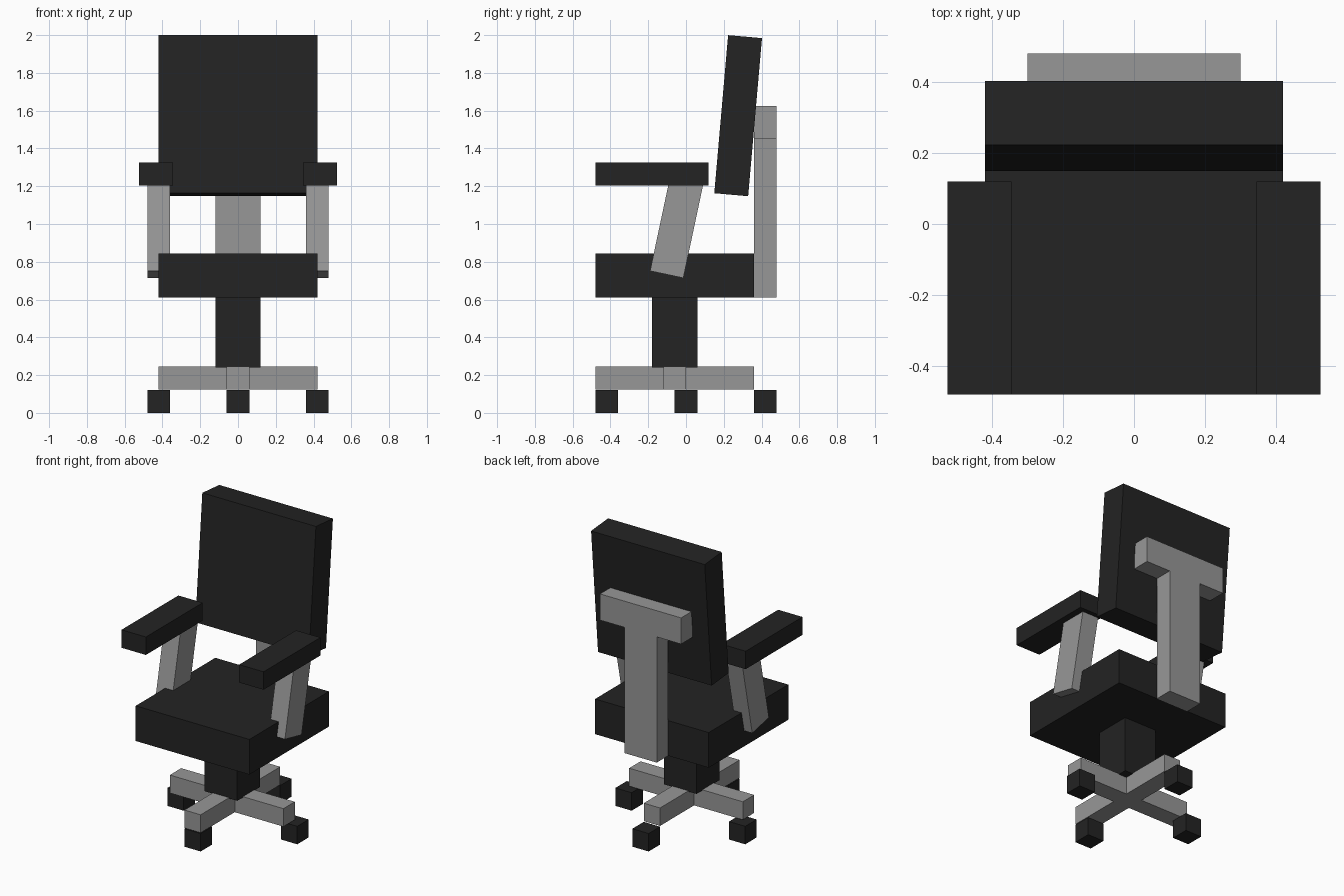
import bpy
from math import radians

default_cube = bpy.data.objects.get("Cube")
if default_cube:
    bpy.data.objects.remove(default_cube, do_unlink=True)


def make_material(name, color):
    mat = bpy.data.materials.new(name)
    mat.use_nodes = True
    mat.diffuse_color = color
    mat.node_tree.nodes["Principled BSDF"].inputs["Base Color"].default_value = color
    return mat


black = make_material("soft black", (0.017, 0.017, 0.017, 1))
grey = make_material("mid grey", (0.31, 0.31, 0.31, 1))


def box(name, center, size, mat, lean=0):
    """Flat-sided block; lean tips its top backward by that many degrees."""
    bpy.ops.mesh.primitive_cube_add(size=1, location=center)
    obj = bpy.context.object
    obj.name = name
    obj.data.name = name
    obj.scale = size
    bpy.ops.object.transform_apply(location=False, rotation=False, scale=True)
    obj.rotation_euler.x = radians(-lean)
    obj.data.materials.append(mat)
    return obj


SEAT_Y = -0.06   # centre line of the seat, column and base
BAR = 0.12       # thickness of bars and wheels
SPAN = 0.84      # width of seat, backrest and base

# Seat and column
box("seat", (0, SEAT_Y, 0.7275), (SPAN, SPAN, 0.235), black)
box("column", (0, SEAT_Y, 0.425), (0.24, 0.24, 0.37), black)

# Backrest with its T-shaped support
box("backrest", (0, 0.276, 1.5735), (SPAN, 0.18, SPAN), black, lean=5)
box("back_post", (0, 0.42, 1.03), (0.24, BAR, 0.84), grey)
box("back_crossbar", (0, 0.42, 1.5375), (0.6, BAR, 0.175), grey)

# Cross-shaped base: one long bar and a leg on each side
box("base_long_bar", (0, SEAT_Y, 0.185), (BAR, SPAN, BAR), grey)

# Parts repeated on both sides
for side, s in (("left", 1), ("right", -1)):
    box(f"base_leg_{side}", (s * 0.24, SEAT_Y, 0.185), (0.36, BAR, BAR), grey)
    box(f"armrest_{side}", (s * 0.435, -0.18, 1.265), (0.18, 0.6, BAR), black)
    box(f"arm_support_{side}", (s * 0.42, -0.046, 0.997), (BAR, 0.18, 0.54), grey, lean=12)

# Block wheels
wheels = {"front": (0, -0.42), "back": (0, 0.42), "left": (0.42, 0), "right": (-0.42, 0)}
for place, (x, y) in wheels.items():
    box(f"wheel_{place}", (x, y, BAR / 2), (BAR, BAR, BAR), black)
